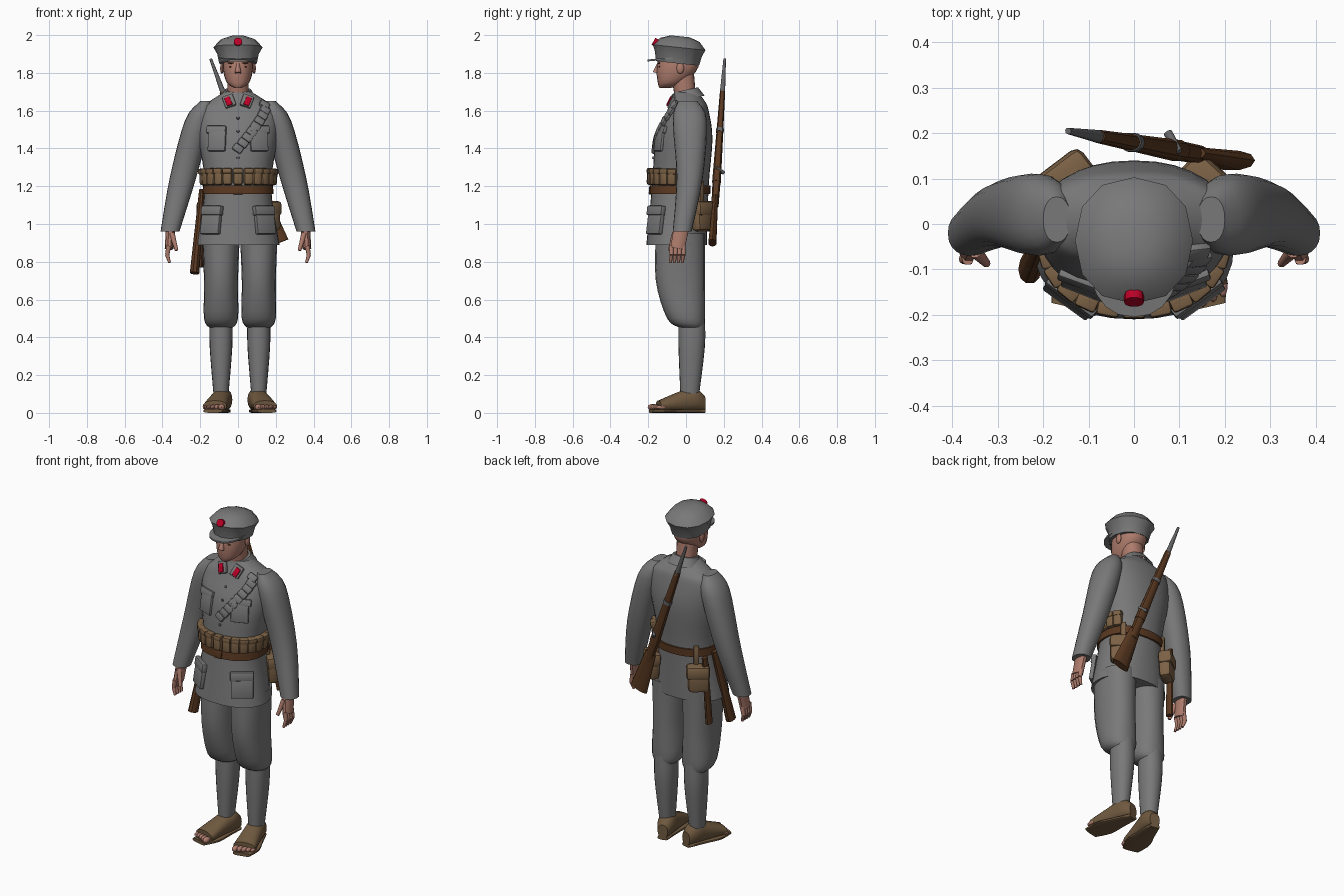
import bpy, bmesh, math
from mathutils import Vector, Matrix

if "Cube" in bpy.data.objects:
    bpy.data.objects.remove(bpy.data.objects["Cube"], do_unlink=True)


def material(name, red, green, blue):
    colour = (red, green, blue, 1)
    mat = bpy.data.materials.new(name)
    mat.use_nodes = True
    mat.diffuse_color = colour
    for node in mat.node_tree.nodes:
        if node.type == 'BSDF_PRINCIPLED':
            node.inputs["Base Color"].default_value = colour
    return mat


GREY = material("grey cloth", .19, .19, .19)
SKIN = material("skin", .42, .2, .15)
BROWN = material("brown leather and wood", .1, .04, .015)
CANVAS = material("tan canvas", .2, .12, .06)
SHOE = material("sandal brown", .16, .1, .05)
METAL = material("gun metal", .13, .13, .13)
RED = material("red", .5, 0, .02)


def finish(name, bm, mat, matrix):
    bmesh.ops.recalc_face_normals(bm, faces=bm.faces)
    bm.transform(matrix)
    mesh = bpy.data.meshes.new(name)
    bm.to_mesh(mesh)
    bm.free()
    mesh.materials.append(mat)
    mesh.polygons.foreach_set("use_smooth", [True] * len(mesh.polygons))
    mesh.set_sharp_from_angle(angle=math.radians(40))
    part = bpy.data.objects.new(name, mesh)
    bpy.context.scene.collection.objects.link(part)


def move(x, y, z):
    return Matrix.Translation((x, y, z))


def turn(degrees, axis):
    return Matrix.Rotation(math.radians(degrees), 4, axis)


def frame(origin, x, y, z):
    return Matrix.Translation(origin) @ Matrix((x, y, z)).transposed().to_4x4()


def smooth(rings, steps=4):
    """Pass a flowing curve through rings of (z, half width, half depth, y, x)."""
    rings = [Vector((*ring, 0, 0)[:5]) for ring in rings]
    ends = [rings[0], *rings, rings[-1]]
    result = []
    for a, b, c, d in zip(ends, ends[1:], ends[2:], ends[3:]):
        for i in range(steps):
            f = i / steps
            bend = (a * 2 - b * 5 + c * 4 - d) + (b * 3 - a - c * 3 + d) * f
            result.append(b + ((c - a) + bend * f) * f / 2)
    return result + [rings[-1]]


def rim(ring, angle, power):
    z, width, depth, y, x = ring
    c, s = math.cos(angle), math.sin(angle)
    return Vector((x + math.copysign(abs(c) ** power, c) * width,
                   y + math.copysign(abs(s) ** power, s) * depth, z))


def loft(name, rings, mat, matrix=Matrix(), sides=20, power=.9, steps=4, capped=True):
    bm = bmesh.new()
    loops = [[bm.verts.new(rim(ring, math.tau * i / sides, power)) for i in range(sides)]
             for ring in smooth(rings, steps)]
    for low, high in zip(loops, loops[1:]):
        for i in range(sides):
            bm.faces.new((low[i - 1], low[i], high[i], high[i - 1]))
    if capped:
        bm.faces.new(loops[0])
        bm.faces.new(loops[-1])
    finish(name, bm, mat, matrix)


def rod(name, start, end, r_start, r_end, mat, flat=1, sides=10):
    """Tapered oval bar; flat is its depth relative to its width."""
    start, end = Vector(start), Vector(end)
    along = (end - start).normalized()
    hint = Vector((0, 0, 1)) if abs(along.y) > .7 else Vector((0, 1, 0))
    deep = (hint - along * hint.dot(along)).normalized()
    rings = [(0, r_start, r_start * flat), ((end - start).length, r_end, r_end * flat)]
    loft(name, rings, mat, frame(start, deep.cross(along), deep, along), sides, steps=1)


def ball(name, centre, size, mat):
    bm = bmesh.new()
    bmesh.ops.create_uvsphere(bm, u_segments=10, v_segments=8, radius=1)
    finish(name, bm, mat, Matrix.Translation(centre) @ Matrix.Diagonal((*size, 1)))


# Jacket body
BODY = smooth([(.89, .22, .16, -.05), (1.2, .175, .15, -.03), (1.45, .21, .15, -.01),
               (1.6, .21, .11, .01), (1.65, .15, .09, .01), (1.7, .07, .06)])
loft("jacket", BODY, GREY, sides=32, steps=1)


def body_ring(z):
    for low, high in zip(BODY, BODY[1:]):
        if z <= high[0]:
            return low.lerp(high, (z - low[0]) / (high[0] - low[0]))


def body_point(degrees, z):
    return rim(body_ring(z), math.radians(degrees), .9)


def patch(name, degrees, z, width, height, depth, mat, bevel=.006, roll=0):
    """Rounded box on the jacket, standing out by depth; -90 degrees is the front."""
    across = (body_point(degrees + 2, z) - body_point(degrees - 2, z)).normalized()
    up = body_point(degrees, z + .02) - body_point(degrees, z - .02)
    up = (up - across * up.dot(across)).normalized()
    out = across.cross(up)
    sunk = .01
    centre = body_point(degrees, z) + out * (depth - sunk) / 2
    bm = bmesh.new()
    bmesh.ops.create_cube(bm, size=1, matrix=Matrix.Diagonal((width, depth + sunk, height, 1)))
    bmesh.ops.bevel(bm, geom=bm.edges[:], offset=bevel, segments=2, profile=.5, affect='EDGES')
    finish(name, bm, mat, frame(centre, across, -out, up) @ turn(roll, 'Y'))


# Pockets, buttons, collar and its tabs
FRONT = -90
for side, s in (("left", 1), ("right", -1)):
    hip, chest, throat = FRONT + 43 * s, FRONT + 30 * s, FRONT + 16 * s
    patch(side + "_skirt_pocket", hip, 1.01, .12, .13, .015, GREY)
    patch(side + "_skirt_flap", hip, 1.07, .13, .05, .02, GREY)
    patch(side + "_chest_pocket", chest, 1.44, .1, .11, .007, GREY)
    patch(side + "_chest_flap", chest, 1.5, .11, .04, .01, GREY)
    patch(side + "_collar_wing", throat, 1.65, .06, .07, .01, GREY, roll=22 * s)
    patch(side + "_collar_tab", throat, 1.645, .03, .05, .016, RED, .003, roll=25 * s)
for i in range(4):
    patch("button", FRONT, 1.35 + .07 * i, .014, .014, .008, METAL, .004)
loft("collar", [(-.05, .1, .09), (0, .07, .065), (0, .055, .055)], GREY,
     move(0, 0, 1.71) @ turn(12, 'X'), steps=1, capped=False)

# Rolled cloth strap across the chest
for i in range(9):
    f = i / 8
    patch("strap_fold", FRONT + 46 * f, 1.4 + .23 * f, .055, .04, .014, GREY, .008, roll=35)

# Belt, cartridge pouches and bags
belt = []
for z, offset in ((1.16, -.01), (1.16, .01), (1.205, .01), (1.205, -.01)):
    belt.append(body_ring(z) + Vector((0, offset, offset, 0, 0)))
loft("belt", belt, BROWN, sides=32, steps=1, capped=False)
patch("belt_buckle", FRONT, 1.18, .05, .05, .014, BROWN)
for i in range(14):
    degrees = 15 * i - 165
    patch("cartridge_pouch", degrees, 1.25, .05, .09, .03, CANVAS, .014)
    patch("cartridge_flap", degrees, 1.28, .05, .03, .034, CANVAS, .008)
for side, degrees in (("right", 133), ("left", 42)):
    patch(side + "_bag", degrees, 1.04, .12, .16, .06, CANVAS, .025)
    patch(side + "_bag_flap", degrees, 1.08, .13, .08, .07, CANVAS, .02)
    patch(side + "_bag_strap", degrees, 1.17, .03, .11, .02, CANVAS)

# Sheaths hanging from the belt
rod("pistol_sheath", (-.19, 0, 1.18), (-.23, -.1, .74), .016, .025, BROWN, flat=1.3)
rod("blade_sheath", (-.185, .085, 1.17), (-.2, .065, .77), .014, .016, BROWN, flat=1.5)

# Rifle slung over the back
butt, muzzle = Vector((.215, .14, .9)), Vector((-.145, .205, 1.875))
for name, start, end, r_start, r_end, mat, flat in (
        ("rifle_butt", 0, .25, .055, .035, BROWN, .4),
        ("rifle_grip", .2, .36, .025, .028, BROWN, .8),
        ("rifle_forestock", .33, .82, .03, .018, BROWN, .8),
        ("rifle_band", .6, .62, .027, .026, METAL, .8),
        ("rifle_barrel", .8, 1, .015, .007, METAL, 1)):
    rod(name, butt.lerp(muzzle, start), butt.lerp(muzzle, end), r_start, r_end, mat, flat)
rod("bolt_handle", (.1, .16, 1.3), (.075, .2, 1.27), .007, .01, METAL)

# Sleeves, hands, legs and feet
for side, s in (("left", 1), ("right", -1)):
    flip = Matrix.Diagonal((s, 1, 1, 1))
    loft(side + "_sleeve", [(1.65, .03, .05, .01, .17), (1.55, .07, .09, .02, .21),
                            (1.25, .07, .07, .02, .29), (.96, .05, .05, -.02, .36)], GREY, flip)
    rod(side + "_palm", (s * .355, -.02, 1), (s * .365, -.045, .87), .025, .023, SKIN, flat=1.7)
    for i in range(4):
        y = -.077 + .021 * i
        knuckle, tip = (s * .375, y, .836), (s * .362, y - .006, .795)
        rod(side + "_finger", (s * .366, y, .885), knuckle, .013, .011, SKIN)
        rod(side + "_fingertip", knuckle, tip, .011, .007, SKIN)
    rod(side + "_thumb", (s * .35, -.06, .95), (s * .325, -.087, .86), .015, .009, SKIN)

    leg = move(.01, 0, 0) @ flip @ move(.1, 0, 0)
    loft(side + "_trouser_leg", [(.95, .1, .13, -.03), (.7, .09, .13, -.03),
                                 (.5, .09, .1), (.45, .06, .06, .03)], GREY, leg)
    loft(side + "_legging", [(.5, .06, .07, .03), (.35, .06, .07, .03), (.1, .04, .05, .02)], GREY, leg)
    # Feet are lofted heel to toe, then laid down and turned outward
    foot = leg @ turn(13, 'Z') @ turn(90, 'X')
    loft(side + "_sandal", [(-.1, .03, .04, .05), (-.05, .05, .06, .07),
                            (.03, .055, .055, .06), (.15, .065, .03, .035)], SHOE, foot)
    loft(side + "_sole", [(-.1, .03, .01, .01), (0, .05, .01, .01),
                          (.1, .07, .01, .01), (.19, .05, .01, .01)], SHOE, foot, power=.6)
    for i in range(5):
        size = .018 - .002 * i
        ball(side + "_toe", foot @ Vector((-.042 + .024 * i, .03, .17 - .005 * i)), (size, .028, size), SKIN)

# Head and face
loft("neck", [(1.65, .055, .055), (1.8, .058, .062, -.02)], SKIN)
loft("head", [(1.72, .02, .03, -.11), (1.75, .06, .07, -.08),
              (1.83, .08, .11, -.045), (1.95, .07, .09, -.04)], SKIN)
rod("nose", (0, -.145, 1.85), (0, -.16, 1.8), .008, .017, SKIN)
ball("lips", (0, -.14, 1.766), (.024, .009, .008), SKIN)
for side, s in (("left", 1), ("right", -1)):
    ball(side + "_ear", (s * .085, -.03, 1.825), (.01, .02, .03), SKIN)
    ball(side + "_eye", (s * .034, -.14, 1.833), (.014, .006, .005), BROWN)
    ball(side + "_brow", (s * .035, -.143, 1.852), (.02, .006, .004), BROWN)

# Peaked cap with badge
loft("cap", [(-.05, .1, .115), (0, .11, .125), (.035, .13, .14), (.075, .095, .105), (.094, .04, .05)],
     GREY, move(0, -.04, 1.9) @ turn(-6, 'X'), sides=12, steps=1)
loft("cap_visor", [(-.005, .1, .13), (.005, .1, .13)], GREY, move(0, -.075, 1.877) @ turn(5, 'X'), steps=1)
rod("cap_badge", (0, -.15, 1.955), (0, -.172, 1.967), .022, .022, RED)
